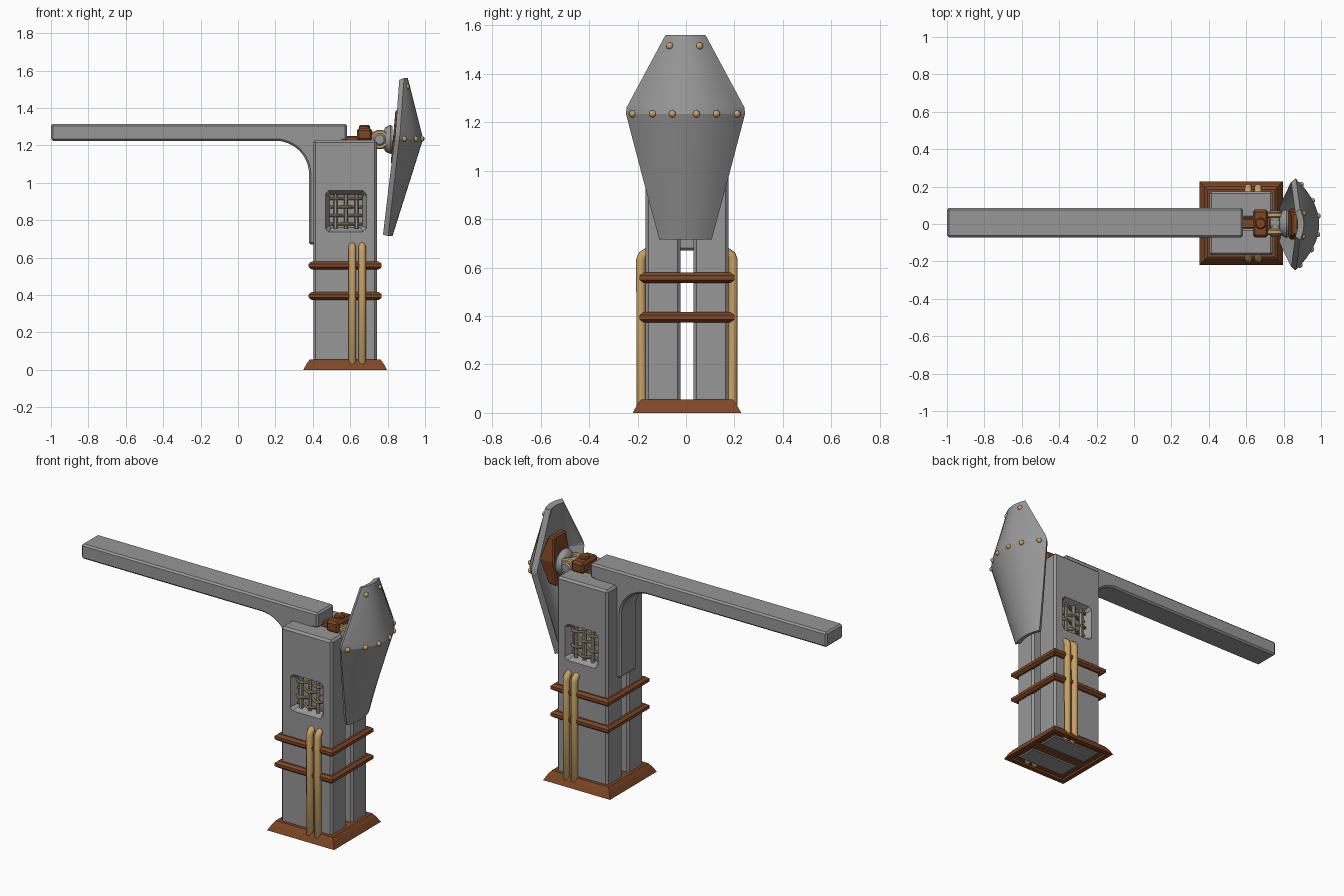
import bpy, bmesh, math
from mathutils import Vector

if "Cube" in bpy.data.objects:
    bpy.data.objects.remove(bpy.data.objects["Cube"])


def material(name, rgb):
    m = bpy.data.materials.new(name)
    m.diffuse_color = (*rgb, 1)
    m.use_nodes = True
    m.node_tree.nodes["Principled BSDF"].inputs["Base Color"].default_value = m.diffuse_color
    return m


GREY = material("grey_metal", (0.31, 0.31, 0.31))
BROWN = material("brown_copper", (0.21, 0.062, 0.018))
GOLD = material("pale_gold", (0.58, 0.36, 0.13))


def activate(ob):
    bpy.ops.object.select_all(action='DESELECT')
    ob.select_set(True)
    bpy.context.view_layer.objects.active = ob


def make(name, verts, faces, mat, bevel=0, smooth=False, segments=1):
    me = bpy.data.meshes.new(name)
    me.from_pydata(verts, [], faces)
    bm = bmesh.new()
    bm.from_mesh(me)
    bmesh.ops.recalc_face_normals(bm, faces=bm.faces)
    if bevel:
        edges = [e for e in bm.edges if e.calc_face_angle(0) > 0.5]
        bmesh.ops.bevel(bm, geom=edges, offset=bevel, segments=segments,
                        affect='EDGES', profile=0.5)
    bm.to_mesh(me)
    bm.free()
    me.materials.append(mat)
    ob = bpy.data.objects.new(name, me)
    bpy.context.collection.objects.link(ob)
    if smooth:
        activate(ob)
        bpy.ops.object.shade_smooth_by_angle(angle=math.radians(30))
    return ob


def loft(name, a, b, mat, **kw):
    """Solid between two point loops of equal length."""
    n = len(a)
    faces = [list(range(n)), list(range(n, 2 * n))]
    faces += [[i, (i + 1) % n, n + (i + 1) % n, n + i] for i in range(n)]
    return make(name, list(a) + list(b), faces, mat, **kw)


def box(name, x0, x1, y0, y1, z0, z1, mat, bevel=0.0):
    ring = [(x0, y0), (x1, y0), (x1, y1), (x0, y1)]
    return loft(name, [(x, y, z0) for x, y in ring], [(x, y, z1) for x, y in ring],
                mat, bevel=bevel)


def rod(name, p0, p1, r, mat, bevel=0.0, sides=24, r1=None):
    p0, p1 = Vector(p0), Vector(p1)
    q = (p1 - p0).to_track_quat('Z', 'Y')
    circ = [Vector((math.cos(2 * math.pi * i / sides), math.sin(2 * math.pi * i / sides), 0))
            for i in range(sides)]
    return loft(name, [p0 + q @ (c * r) for c in circ],
                [p1 + q @ (c * (r if r1 is None else r1)) for c in circ],
                mat, bevel=bevel, smooth=True)


def tube(name, pts, r, mat, res=4):
    cu = bpy.data.curves.new(name, 'CURVE')
    cu.dimensions = '3D'
    cu.bevel_depth, cu.bevel_resolution, cu.use_fill_caps = r, res, True
    sp = cu.splines.new('POLY')
    sp.points.add(len(pts) - 1)
    for p, c in zip(sp.points, pts):
        p.co = (*c, 1)
    cu.materials.append(mat)
    ob = bpy.data.objects.new(name, cu)
    bpy.context.collection.objects.link(ob)
    activate(ob)
    bpy.ops.object.convert(target='MESH')
    bpy.ops.object.shade_smooth_by_angle(angle=math.radians(40))
    return ob


CX, CY = 0.573, 0.004   # post centre
HX, HY = 0.17, 0.171    # post half size


def rect(hx, hy, z):
    return [(CX + sx * hx, CY + sy * hy, z) for sx, sy in ((-1, -1), (1, -1), (1, 1), (-1, 1))]


# Flared base, hollowed a little underneath
rings = [rect(0.195, 0.195, 0.012), rect(0.195, 0.195, 0), rect(0.224, 0.224, 0),
         rect(0.205, 0.205, 0.035), rect(0.19, 0.19, 0.055)]
verts = [p for r in rings for p in r]
faces = [[0, 1, 2, 3], [16, 17, 18, 19]]
for k in range(4):
    faces += [[4 * k + i, 4 * k + (i + 1) % 4, 4 * k + 4 + (i + 1) % 4, 4 * k + 4 + i] for i in range(4)]
make("base", verts, faces, BROWN)

# Brown straps around the post
section = [(-0.005, -0.021), (0.01, -0.021), (0.025, -0.009),
           (0.025, 0.009), (0.01, 0.021), (-0.005, 0.021)]
for k, z in enumerate((0.395, 0.558)):
    verts = [p for o, dz in section for p in rect(HX + o, HY + o, z + dz)]
    faces = [[4 * s + i, 4 * s + (i + 1) % 4, 4 * ((s + 1) % 6) + (i + 1) % 4, 4 * ((s + 1) % 6) + i]
             for s in range(6) for i in range(4)]
    make(f"strap_{k}", verts, faces, BROWN)

# Two post halves, each with a window, lattice and pair of pipes
for side, tag in ((-1, "front"), (1, "back")):
    Y = lambda d: CY + side * d
    y0, y1 = sorted((Y(0.027), Y(HY)))
    post = box(f"{tag}_post", CX - HX, CX + HX, y0, y1, 0.006, 1.228, GREY, 0.012)

    def octagon(h, c, d):
        q = [(-h, -h + c), (-h + c, -h), (h - c, -h), (h, -h + c),
             (h, h - c), (h - c, h), (-h + c, h), (-h, h - c)]
        return [(0.577 + a, Y(d), 0.848 + b) for a, b in q]

    cutter = loft(f"{tag}_window_cutter", octagon(0.115, 0.02, HY + 0.01),
                  octagon(0.088, 0.01, HY - 0.045), GREY)
    mod = post.modifiers.new("window", 'BOOLEAN')
    mod.object, mod.operation, mod.solver = cutter, 'DIFFERENCE', 'EXACT'
    activate(post)
    bpy.ops.object.modifier_apply(modifier=mod.name)
    bpy.data.objects.remove(cutter)

    for i in range(3):
        x = 0.577 + (i - 1) * 0.056
        rod(f"{tag}_lattice_bar_{i}", (x, Y(HY - 0.03), 0.755), (x, Y(HY - 0.03), 0.94),
            0.011, GREY, sides=12)
    for j in range(4):
        z = 0.848 + (j - 1.5) * 0.046
        pts = [(0.577 + t * 0.014,
                Y(HY - 0.03 + 0.016 * math.cos(math.pi * (t * 0.25 + j))), z) for t in range(-6, 7)]
        tube(f"{tag}_lattice_strand_{j}", pts, 0.008, GOLD, 2)

    for i, x in enumerate((0.611, 0.664)):
        prof = [(0.165, 0.012), (0.19, 0.04), (0.19, 0.632), (0.183, 0.65), (0.155, 0.668)]
        tube(f"{tag}_pipe_{i}", [(x, Y(d), z) for d, z in prof], 0.02, GOLD)

# Long arm with a curved bracket that drops down the post
arc = [(0.20 + 0.18 * math.sin(a), 1.045 + 0.18 * math.cos(a))
       for a in (math.pi / 2 * k / 12 for k in range(13))]
profile = [(-1, 1.225)] + arc + [(0.38, 0.67), (0.56, 0.67), (0.56, 1.225), (0.583, 1.225),
                                 (0.583, 1.315), (-1, 1.315)]
loft("arm", [(x, -0.071, z) for x, z in profile], [(x, 0.085, z) for x, z in profile],
     GREY, bevel=0.01, smooth=True)

# Hinge between post and shield
box("hinge_neck", 0.55, 0.66, -0.025, 0.03, 1.19, 1.25, BROWN, 0.005)
box("hinge_block", 0.636, 0.717, -0.072, 0.077, 1.225, 1.293, BROWN, 0.012)
rod("hinge_stud", (0.677, 0.003, 1.285), (0.677, 0.003, 1.308), 0.03, BROWN, 0.006)
PX, PZ = 0.757, 1.232
for k, y in enumerate((-0.042, 0.048)):
    rod(f"hinge_ring_{k}", (PX, y - 0.014, PZ), (PX, y + 0.014, PZ), 0.052, GOLD, 0.006)
    box(f"hinge_lug_{k}", 0.70, 0.76, y - 0.012, y + 0.012, 1.225, 1.275, GOLD, 0.004)
rod("hinge_pin", (PX, -0.066, PZ), (PX, 0.072, PZ), 0.033, GREY, 0.008)
rod("hinge_link", (0.73, 0.003, PZ), (0.82, 0.003, PZ), 0.033, GREY)
rod("pad_cup", (0.825, 0.003, PZ), (0.778, 0.003, PZ), 0.083, GREY, 0.012, r1=0.06)

# Brown pad behind the shield, tapered to the front
outline = [(-0.06, 1.10), (0.06, 1.10), (0.082, 1.25), (0.06, 1.39), (-0.06, 1.39), (-0.082, 1.25)]
loft("shield_pad", [(0.816 + 0.09 * (z - 1.1), y, z) for y, z in outline],
     [(0.93 if z > 1.2 and z < 1.3 else 0.88, y, z) for y, z in outline], BROWN, bevel=0.008)

# Curved six-sided shield: rows of (z, half width, centre x, edge x)
rows = [(1.56, 0.083, 0.908, 0.888), (1.262, 0.243, 0.983, 0.866), (1.235, 0.246, 0.99, 0.863),
        (0.975, 0.178, 0.908, 0.832), (0.715, 0.108, 0.826, 0.803)]
N = 16
SY = -0.002


def shield_x(row, t):
    return row[2] - (row[2] - row[3]) * t * t


verts, faces = [], []
for row in rows:
    for j in range(N + 1):
        t = 2 * j / N - 1
        verts.append((shield_x(row, t), SY + row[1] * t, row[0]))
for i in range(len(rows) - 1):
    for j in range(N):
        a = i * (N + 1) + j
        faces.append([a, a + N + 1, a + N + 2, a + 1])
shield = make("shield", verts, faces, GREY)
if shield.data.polygons[0].normal.x < 0:
    shield.data.flip_normals()
sol = shield.modifiers.new("thickness", 'SOLIDIFY')
sol.thickness, sol.offset = 0.034, -1
activate(shield)
bpy.ops.object.modifier_apply(modifier=sol.name)
bpy.ops.object.shade_smooth_by_angle(angle=math.radians(14))

# Gold rivets on the shield
top_row = (1.515, 0.107, 0.919, 0.885)
spots = [(rows[2], y) for y in (-0.22, -0.137, -0.056, 0.043, 0.125, 0.21)]
spots += [(top_row, y) for y in (-0.067, 0.056)]
for k, (row, y) in enumerate(spots):
    bpy.ops.mesh.primitive_uv_sphere_add(segments=12, ring_count=8, radius=0.015,
        location=(shield_x(row, (y - SY) / row[1]) - 0.003, y, row[0]))
    ob = bpy.context.object
    ob.name = f"rivet_{k}"
    ob.data.materials.append(GOLD)
    bpy.ops.object.shade_smooth()
